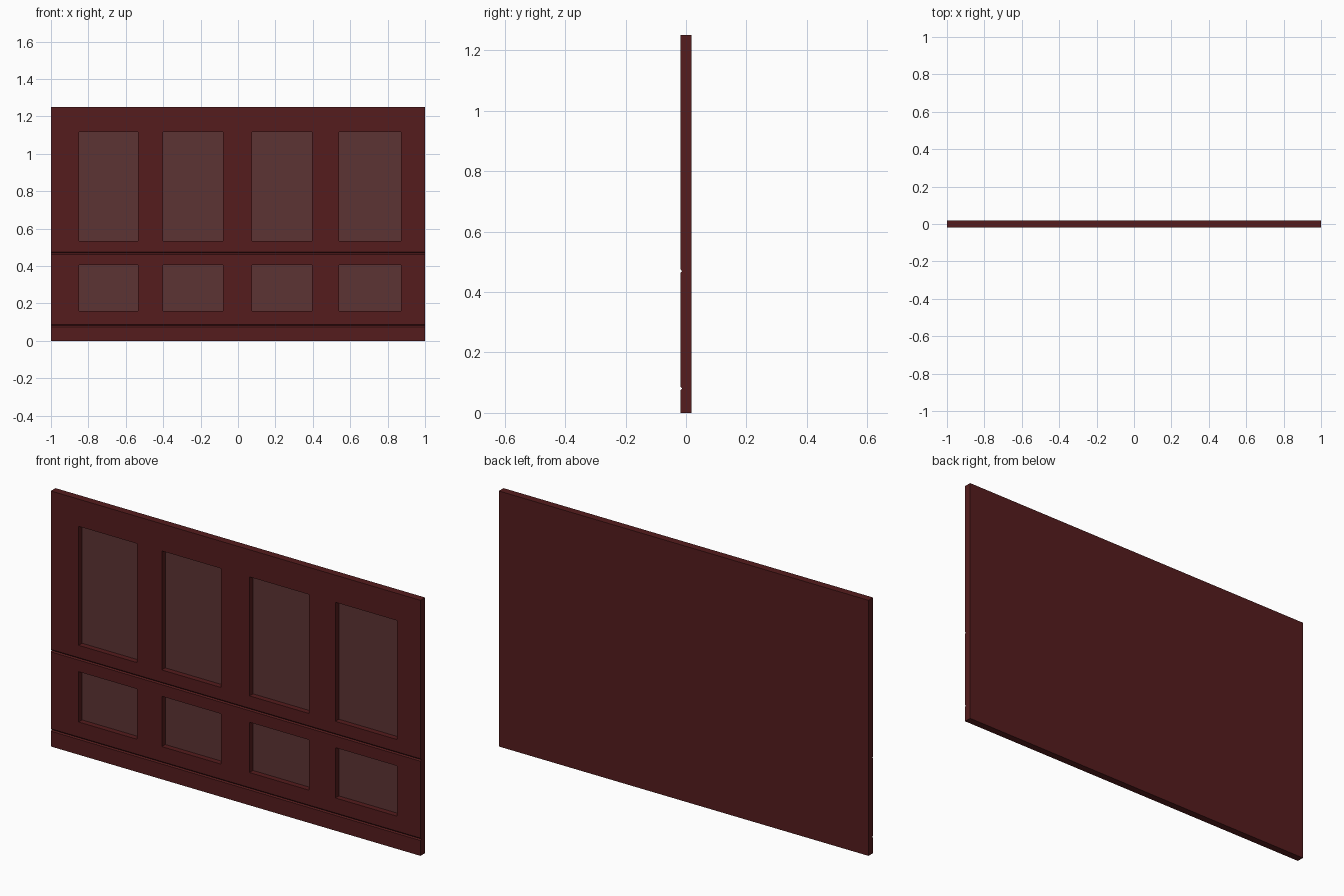
import bpy, bmesh

if "Cube" in bpy.data.objects:
    bpy.data.objects.remove(bpy.data.objects["Cube"])

W, H, T = 1.0, 1.25, 0.018          # half width, height, half thickness
FLOOR = 0.010                       # depth (y) of the recess floor
COLUMNS = [(-0.85, -0.535), (-0.40, -0.08), (0.075, 0.396), (0.54, 0.872)]
ROWS = [("lower", 0.16, 0.406), ("upper", 0.535, 1.117)]


def material(name, color):
    m = bpy.data.materials.new(name)
    m.diffuse_color = color
    m.use_nodes = True
    m.node_tree.nodes["Principled BSDF"].inputs["Base Color"].default_value = m.diffuse_color
    return m


def prism(name, outline, x0, x1, mat=None):
    """Extrude a (y, z) outline along x."""
    bm = bmesh.new()
    face = bm.faces.new([bm.verts.new((x0, y, z)) for y, z in outline])
    ext = bmesh.ops.extrude_face_region(bm, geom=[face])
    verts = [v for v in ext["geom"] if isinstance(v, bmesh.types.BMVert)]
    bmesh.ops.translate(bm, verts=verts, vec=(x1 - x0, 0, 0))
    bmesh.ops.recalc_face_normals(bm, faces=bm.faces)
    mesh = bpy.data.meshes.new(name)
    bm.to_mesh(mesh)
    bm.free()
    if mat:
        mesh.materials.append(mat)
    ob = bpy.data.objects.new(name, mesh)
    bpy.context.collection.objects.link(ob)
    return ob


def box(name, x0, x1, y0, y1, z0, z1, mat=None):
    return prism(name, [(y0, z0), (y1, z0), (y1, z1), (y0, z1)], x0, x1, mat)


red = material("dark_red_wood", (0.09, 0.0116, 0.0122, 1))
inset = material("inset_panel", (0.107, 0.034, 0.034, 1))

# Board profile with two V grooves in the front face
outline = [(T, 0), (T, H), (-T, H)]
for z in (0.469, 0.081):
    outline += [(-T, z + 0.006), (-T + 0.005, z), (-T, z - 0.006)]
outline.append((-T, 0))
board = prism("wainscot_board", outline, -W, W, red)

# Rectangular recesses and the inset panels lying in them
for row, z0, z1 in ROWS:
    for i, (x0, x1) in enumerate(COLUMNS, 1):
        cutter = box(f"recess_cutter_{row}_{i}", x0, x1, -0.05, FLOOR, z0, z1, red)
        cutter.hide_render = True
        cutter.hide_set(True)
        mod = board.modifiers.new(f"recess_{row}_{i}", "BOOLEAN")
        mod.operation = "DIFFERENCE"
        mod.solver = "EXACT"
        mod.object = cutter
        box(f"inset_panel_{row}_{i}", x0, x1, FLOOR - 0.001, FLOOR + 0.001, z0, z1, inset)
